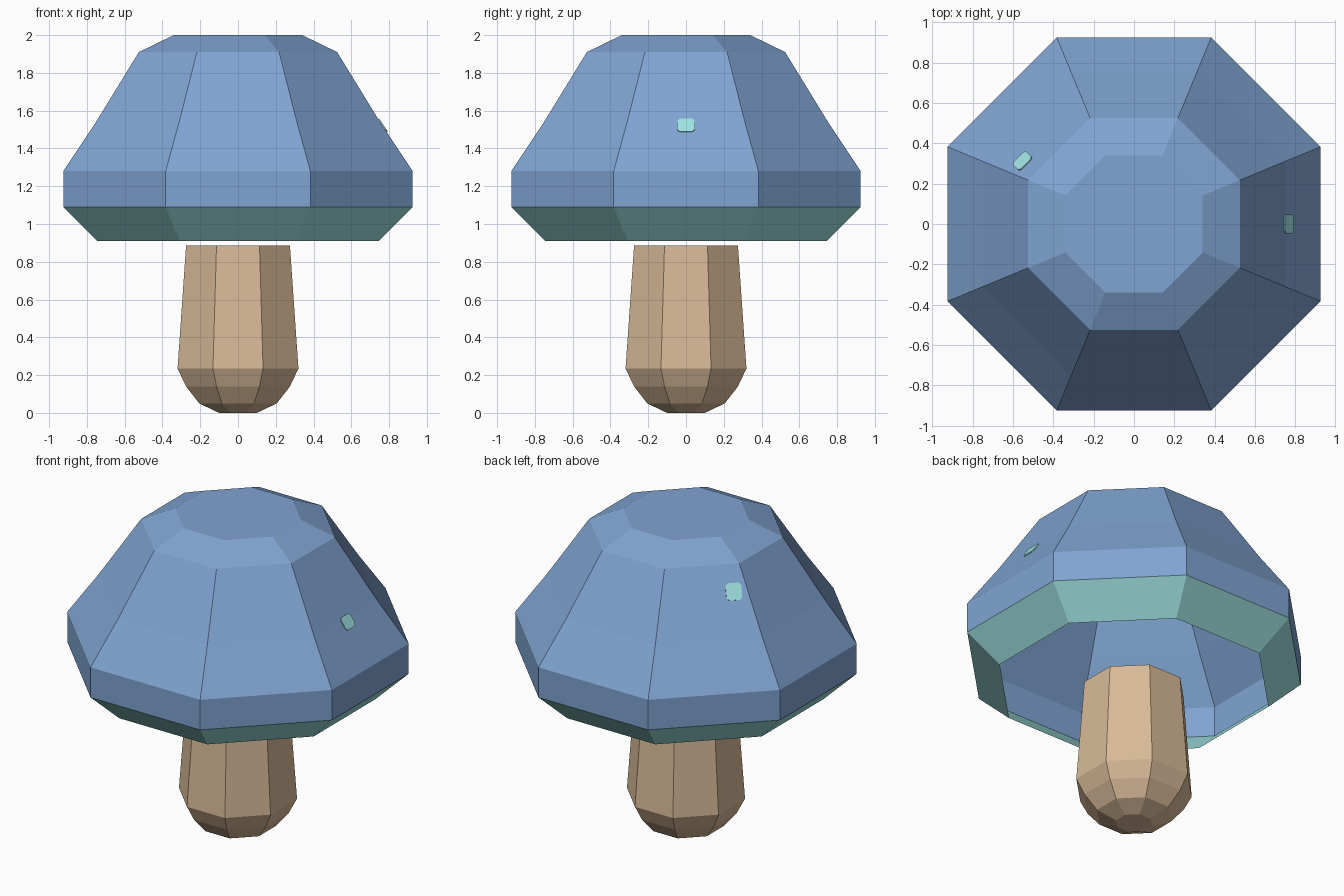
import bpy, bmesh, math
from mathutils import Vector

if "Cube" in bpy.data.objects:
    bpy.data.objects.remove(bpy.data.objects["Cube"])

SIDES = 8


def material(name, rgb):
    def lin(c):
        c /= 255
        return c / 12.92 if c <= 0.04045 else ((c + 0.055) / 1.055) ** 2.4
    m = bpy.data.materials.new(name)
    m.diffuse_color = (*[lin(c) for c in rgb], 1)
    m.use_nodes = True
    m.node_tree.nodes["Principled BSDF"].inputs["Base Color"].default_value = m.diffuse_color
    return m


BLUE = material("cap blue", (128, 164, 210))
TEAL = material("pale teal", (160, 226, 226))
TAN = material("stem tan", (216, 186, 152))


def make_object(name, bm, mats):
    mesh = bpy.data.meshes.new(name)
    bm.to_mesh(mesh)
    bm.free()
    for m in mats:
        mesh.materials.append(m)
    ob = bpy.data.objects.new(name, mesh)
    bpy.context.collection.objects.link(ob)
    return ob


def lathe(name, profile, mats, close_bottom, rule=None):
    """Octagonal lathe; the profile lists (face distance, height) from the bottom up."""
    bm = bmesh.new()
    rings = []
    for d, z in profile:
        r = d / math.cos(math.pi / SIDES)
        angles = [math.tau * (i + 0.5) / SIDES for i in range(SIDES)]
        rings.append([bm.verts.new((r * math.cos(a), r * math.sin(a), z)) for a in angles])
    for lo, hi in zip(rings, rings[1:]):
        for i in range(SIDES):
            j = (i + 1) % SIDES
            bm.faces.new((lo[i], lo[j], hi[j], hi[i]))
    bm.faces.new(rings[-1])
    if close_bottom:
        bm.faces.new(rings[0][::-1])
    if rule:
        for f in bm.faces:
            f.material_index = rule(f.calc_center_median())
    return make_object(name, bm, mats)


# Cap: open shell with a teal inward-turned rim
lathe("cap", [(0.745, 0.91), (0.925, 1.09), (0.925, 1.28), (0.752, 1.54),
              (0.525, 1.91), (0.34, 2.0)],
      [BLUE, TEAL], False, lambda c: 1 if c.z < 1.09 else 0)

# Stem: tapered with a rounded foot
lathe("stem", [(0.1, 0.0), (0.205, 0.05), (0.275, 0.14), (0.32, 0.235), (0.275, 0.885)],
      [TAN], True)


def spot(name, angle, dist, z, side, slope, width, height):
    """Thin plate with cut corners lying on a sloped cap face."""
    out = Vector((math.cos(angle), math.sin(angle), 0))
    u = Vector((-math.sin(angle), math.cos(angle), 0))
    v = Vector((-out.x * slope[0], -out.y * slope[0], slope[1])).normalized()
    n = u.cross(v)
    centre = out * dist + u * side + Vector((0, 0, z))
    w, h, c = width / 2, height / 2, 0.015
    outline = [(w, c - h), (w, h - c), (w - c, h), (c - w, h),
               (-w, h - c), (-w, c - h), (c - w, -h), (w - c, -h)]
    bm = bmesh.new()
    low = [bm.verts.new(centre + u * a + v * b + n * 0.001) for a, b in outline]
    top = [bm.verts.new(centre + u * a + v * b + n * 0.007) for a, b in outline]
    bm.faces.new(top)
    bm.faces.new(low[::-1])
    for i in range(8):
        j = (i + 1) % 8
        bm.faces.new((low[i], low[j], top[j], top[i]))
    make_object(name, bm, [TEAL])


# Spots on the right face and the back left face
spot("right_spot", 0, 0.765, 1.52, 0, (0.173, 0.26), 0.095, 0.083)
spot("back_left_spot", math.radians(135), 0.609, 1.773, 0.17, (0.227, 0.37), 0.092, 0.1)
